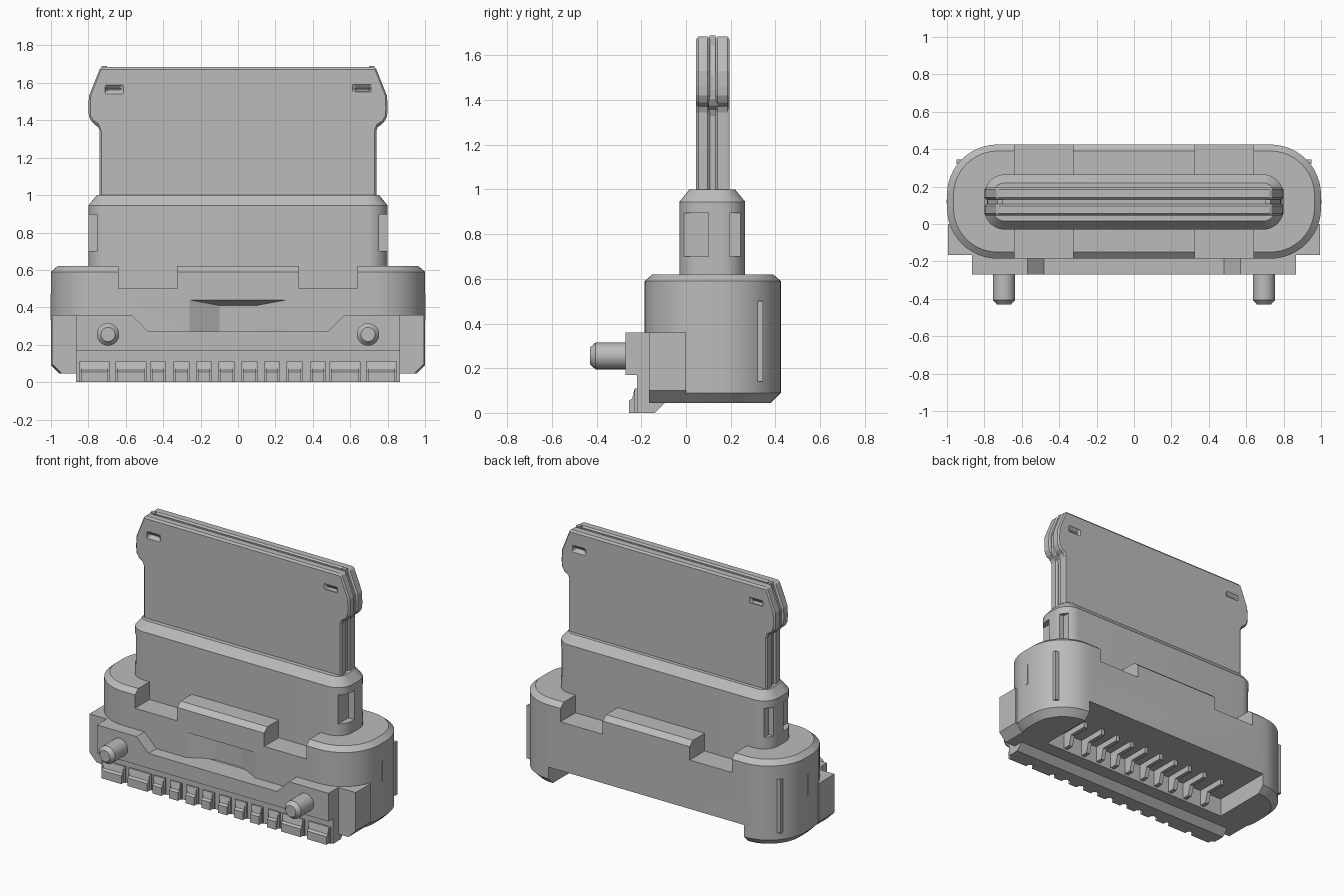
import bpy, bmesh, math

cube = bpy.data.objects.get("Cube")
if cube:
    bpy.data.objects.remove(cube)

grey = bpy.data.materials.new("plain grey")
grey.use_nodes = True
grey.diffuse_color = (0.5, 0.5, 0.5, 1)
grey.node_tree.nodes["Principled BSDF"].inputs["Base Color"].default_value = (0.5, 0.5, 0.5, 1)


def loft(name, rings):
    """Closed solid through rings that share one vertex count."""
    bm = bmesh.new()
    loops = [[bm.verts.new(p) for p in ring] for ring in rings]
    n = len(loops[0])
    for a, b in zip(loops, loops[1:]):
        for i in range(n):
            j = (i + 1) % n
            bm.faces.new((a[i], a[j], b[j], b[i]))
    bm.faces.new(loops[0][::-1])
    bm.faces.new(loops[-1])
    bmesh.ops.recalc_face_normals(bm, faces=bm.faces)
    mesh = bpy.data.meshes.new(name)
    bm.to_mesh(mesh)
    bm.free()
    mesh.materials.append(grey)
    ob = bpy.data.objects.new(name, mesh)
    bpy.context.collection.objects.link(ob)
    return ob


def prism(name, pts, axis, lo, hi):
    """Extrude a 2D outline along x or y."""
    place = {"x": lambda p, d: (d, p[0], p[1]), "y": lambda p, d: (p[0], d, p[1])}[axis]
    return loft(name, [[place(p, d) for p in pts] for d in (lo, hi)])


def box(name, x0, x1, y0, y1, z0, z1):
    return prism(name, [(x0, z0), (x1, z0), (x1, z1), (x0, z1)], "y", y0, y1)


def mirrored(pts):
    return pts + [(-x, z) for x, z in reversed(pts)]


def rounded(hx, y0, y1, r, z, inset, seg=12):
    """Rounded rectangle ring at height z."""
    cy, hy, ring = (y0 + y1) / 2, (y1 - y0) / 2, []
    for q, (sx, sy) in enumerate([(1, 1), (-1, 1), (-1, -1), (1, -1)]):
        for i in range(seg + 1):
            a = (q + i / seg) * math.pi / 2
            ring.append((sx * (hx - r) + (r - inset) * math.cos(a),
                         cy + sy * (hy - r) + (r - inset) * math.sin(a), z))
    return ring


def activate(ob):
    bpy.ops.object.select_all(action="DESELECT")
    ob.select_set(True)
    bpy.context.view_layer.objects.active = ob


def cut(ob, cutters):
    for c in cutters:
        c.hide_render = True
        m = ob.modifiers.new("cut", "BOOLEAN")
        m.operation, m.solver, m.object = "DIFFERENCE", "EXACT", c
        activate(ob)
        bpy.ops.object.modifier_apply(modifier=m.name)
        bpy.data.objects.remove(c)


def bevel(ob, width):
    m = ob.modifiers.new("bevel", "BEVEL")
    m.width, m.segments, m.limit_method = width, 1, "ANGLE"
    m.angle_limit = math.radians(50)


def smooth(ob):
    activate(ob)
    bpy.ops.object.shade_smooth_by_angle(angle=math.radians(25))


# Main housing with chamfered rims
housing = loft("housing", [rounded(1, -0.185, 0.425, 0.27, z, i) for z, i in
                           [(0.045, 0.045), (0.09, 0), (0.59, 0), (0.62, 0.035)]])
notches = [box("notch", min(s * 0.325, s * 0.64), max(s * 0.325, s * 0.64), y, y + 0.2, 0.5, 0.7)
           for s in (-1, 1) for y in (-0.22, 0.26)]
underside = box("underside_cutter", -0.73, 0.73, 0, 0.6, -0.1, 0.17)
window = loft("window_cutter", [[(-w, y, 0.265), (w, y, 0.265), (w, y, t), (-w, y, t)]
                                for y, w, t in [(-0.3, 0.26, 0.44), (-0.185, 0.26, 0.44),
                                                (-0.1, 0.1, 0.41)]])
cut(housing, notches + [underside, window])
smooth(housing)

# Square shoulders, mounting plate and bottom strip
prism("shoulder_block", mirrored([(0.94, 0.045), (0.995, 0.1), (0.995, 0.36), (0.72, 0.36),
                                  (0.7, 0.2), (0.68, 0.045)]), "y", -0.165, 0)
prism("mounting_plate", mirrored([(0.865, 0.17), (0.865, 0.36), (0.57, 0.36), (0.48, 0.27)]),
      "y", -0.27, -0.12)
prism("bottom_strip", [(-0.22, 0), (-0.14, 0), (-0.095, 0.045), (-0.095, 0.18), (-0.22, 0.18)],
      "x", -0.865, 0.865)

# Contacts along the front edge, with fins underneath
foot = [(-0.255, 0), (-0.255, 0.055), (-0.24, 0.065), (-0.23, 0.11), (-0.2, 0.11), (-0.2, 0)]
fin = [(-0.02, 0.06), (0.05, 0.06), (0.07, 0.13), (0.2, 0.13), (0.2, 0.18), (-0.02, 0.18)]
for s in (-1, 1):
    for x, w in [(0.0625, 0.033), (0.182, 0.033), (0.303, 0.033), (0.428, 0.033),
                 (0.573, 0.073), (0.767, 0.073)]:
        prism("contact_foot", foot, "x", s * x - w, s * x + w)
        for e in (-1, 1):
            c = s * x + e * (w + 0.004)
            prism("contact_rim", [(-0.23, 0), (-0.23, 0.11), (-0.2, 0.11), (-0.2, 0)],
                  "x", c - 0.006, c + 0.006)
        if x < 0.7:
            prism("contact_fin", fin, "x", s * x - 0.014, s * x + 0.014)

    # Locating pegs
    peg = loft("locating_peg", [[(s * 0.695 + r * math.cos(a * math.pi / 12), y,
                                  0.255 + r * math.sin(a * math.pi / 12)) for a in range(24)]
                                for y, r in [(-0.2, 0.06), (-0.405, 0.06), (-0.43, 0.038)]])
    smooth(peg)

    # Thin ribs on the rounded ends
    box("corner_rib", s * 0.935 - 0.014, s * 0.935 + 0.014, 0.32, 0.345, 0.14, 0.5)
    box("end_rib", s * 0.995 - 0.008, s * 0.995 + 0.008, 0.11, 0.13, 0.33, 0.47)

# Collar with side pockets
collar = loft("collar", [rounded(0.8, -0.03, 0.265, 0.11, z, i) for z, i in
                         [(0.45, 0), (0.945, 0), (1.0, 0.045)]])
cut(collar, [box("pocket", s * 0.83 - 0.075, s * 0.83 + 0.075, y0, y1, 0.7, 0.895)
             for s in (-1, 1) for y0, y1 in [(-0.012, 0.1), (0.195, 0.247)]])
smooth(collar)


# Tongue: two outer plates around a slightly smaller core
def tongue_outline(inset):
    pts = [(0.74, 0.97), (0.74, 1.345), (0.75, 1.37), (0.78, 1.39), (0.797, 1.42),
           (0.8, 1.46), (0.797, 1.53), (0.735, 1.685)]
    return mirrored([(x - inset, z - inset) for x, z in pts])


for name, y0, y1, face in [("front_tongue_plate", 0.045, 0.107, 0.045),
                           ("back_tongue_plate", 0.131, 0.195, 0.195)]:
    plate = prism(name, tongue_outline(0), "y", y0, y1)
    cut(plate, [box("slot", s * 0.665 - 0.043, s * 0.665 + 0.043, face - 0.02, face + 0.02,
                    1.553, 1.578) for s in (-1, 1)])
    bevel(plate, 0.012)
prism("tongue_core", tongue_outline(0.015), "y", 0.1, 0.14)
for s in (-1, 1):
    box("tongue_tip", s * 0.715 - 0.015, s * 0.715 + 0.015, 0.106, 0.132, 1.62, 1.69)
